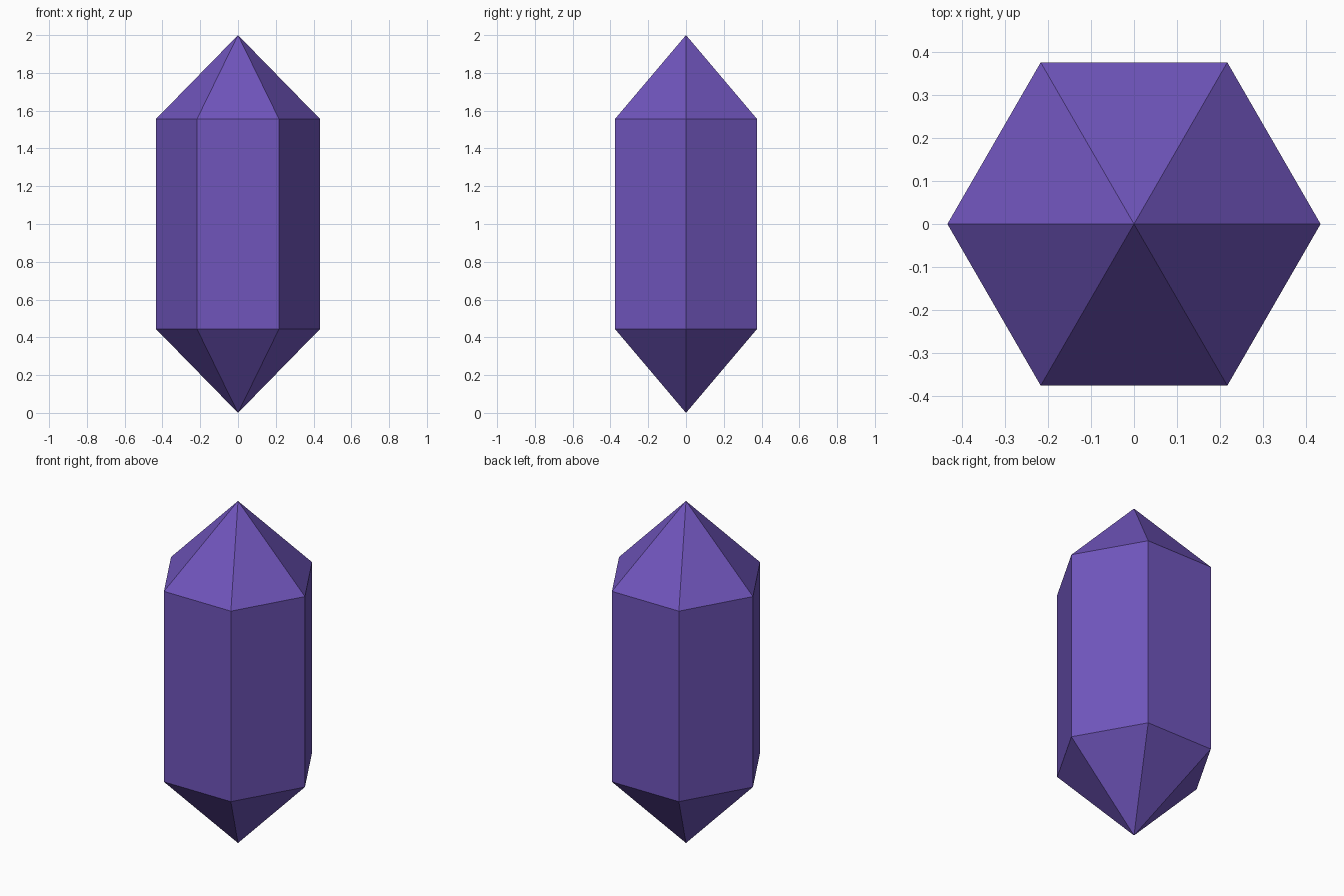
import bpy, bmesh
from math import cos, sin, pi

if "Cube" in bpy.data.objects:
    bpy.data.objects.remove(bpy.data.objects["Cube"])

R, SIDES = 0.433, 6
LOW, HIGH, TOP = 0.443, 1.557, 2.0

bm = bmesh.new()

def ring(z):
    return [bm.verts.new((R * cos(2 * pi * i / SIDES), R * sin(2 * pi * i / SIDES), z))
            for i in range(SIDES)]

# Six-sided shaft with a pointed cap at each end
low, high = ring(LOW), ring(HIGH)
bottom_tip, top_tip = bm.verts.new((0, 0, 0)), bm.verts.new((0, 0, TOP))
for i in range(SIDES):
    j = (i + 1) % SIDES
    bm.faces.new((low[i], low[j], high[j], high[i]))
    bm.faces.new((high[i], high[j], top_tip))
    bm.faces.new((low[j], low[i], bottom_tip))
bmesh.ops.recalc_face_normals(bm, faces=bm.faces)

mesh = bpy.data.meshes.new("crystal")
bm.to_mesh(mesh)
bm.free()

# Purple gem colour
purple = bpy.data.materials.new("purple")
purple.diffuse_color = (0.16, 0.09, 0.50, 1)
purple.use_nodes = True
purple.node_tree.nodes["Principled BSDF"].inputs["Base Color"].default_value = purple.diffuse_color
mesh.materials.append(purple)

crystal = bpy.data.objects.new("crystal", mesh)
bpy.context.collection.objects.link(crystal)
